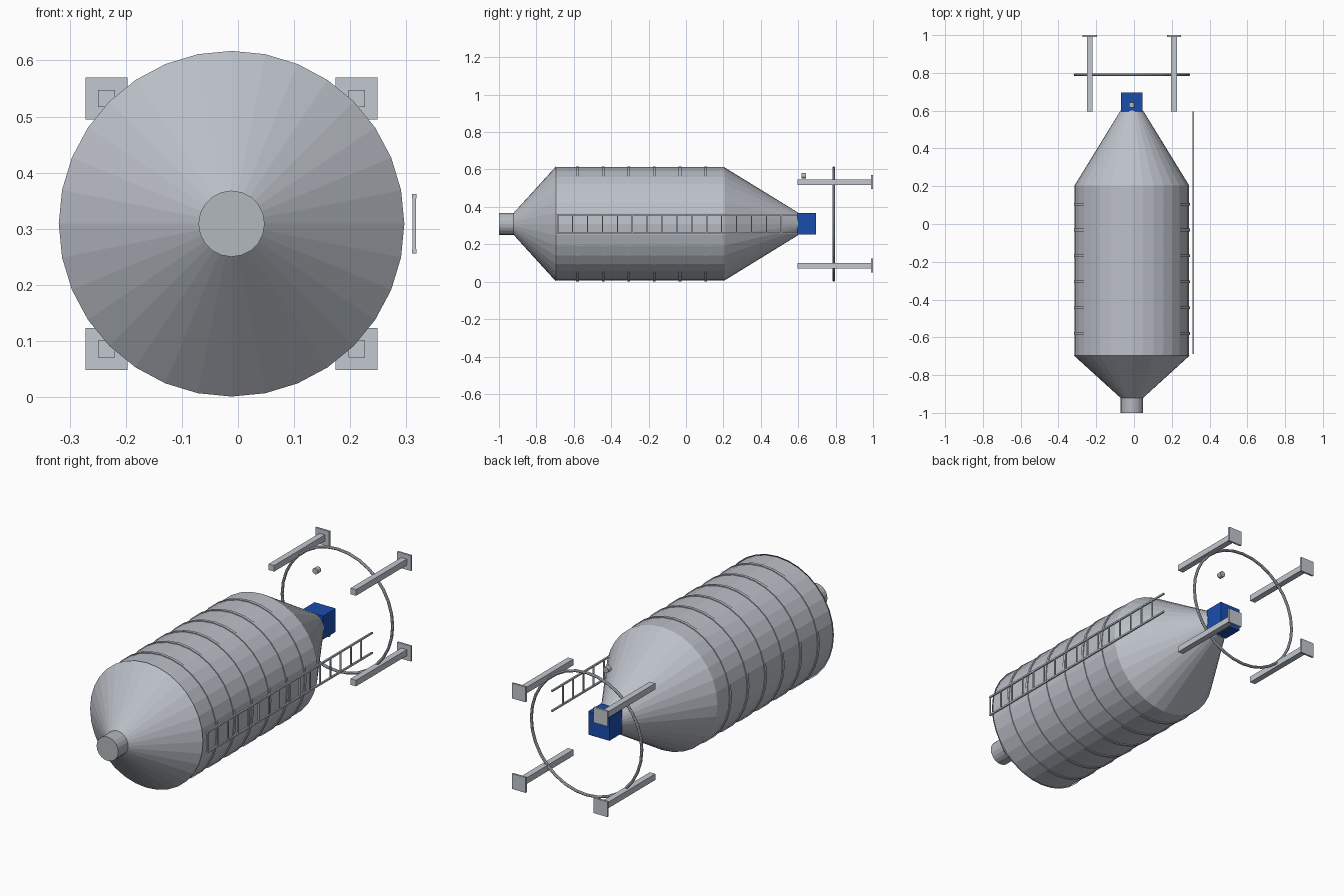
import bpy
from math import pi

if "Cube" in bpy.data.objects:
    bpy.data.objects.remove(bpy.data.objects["Cube"])

CX, CZ = -0.0115, 0.309   # long axis of the silo (runs along y)


def material(name, rgb):
    m = bpy.data.materials.new(name)
    m.diffuse_color = (*rgb, 1)
    m.use_nodes = True
    m.node_tree.nodes["Principled BSDF"].inputs["Base Color"].default_value = m.diffuse_color
    return m


STEEL = material("galvanised_steel", (0.50, 0.53, 0.58))
FRAME = material("frame_steel", (0.54, 0.58, 0.63))
DULL = material("dull_steel", (0.45, 0.48, 0.51))
BLUE = material("blue_paint", (0.01, 0.075, 0.42))


def finish(name, mat):
    o = bpy.context.object
    o.name = name
    o.data.materials.append(mat)
    return o


def cone(name, y0, y1, r0, r1, mat, sides=32, x=CX, z=CZ, fill='NGON'):
    """Tapered or straight tube along y, radius r0 at y0 and r1 at y1."""
    bpy.ops.mesh.primitive_cone_add(vertices=sides, radius1=r0, radius2=r1,
                                    depth=y1 - y0, end_fill_type=fill,
                                    location=(x, (y0 + y1) / 2, z),
                                    rotation=(-pi / 2, 0, 0))
    return finish(name, mat)


def box(name, x, y, z, sx, sy, sz, mat):
    bpy.ops.mesh.primitive_cube_add(size=1, location=(x, y, z))
    bpy.context.object.scale = (sx, sy, sz)
    return finish(name, mat)


def ring(name, y, r, minor, mat):
    bpy.ops.mesh.primitive_torus_add(major_segments=32, minor_segments=8,
                                     major_radius=r, minor_radius=minor,
                                     location=(CX, y, CZ),
                                     rotation=(-pi / 2, 0, 0))
    return finish(name, mat)


# silo shell: front cone, barrel, hopper cone
cone("roof_cone", -0.925, -0.695, 0.055, 0.308, STEEL, fill='NOTHING')
cone("barrel", -0.695, 0.205, 0.303, 0.303, STEEL)
cone("hopper_cone", 0.205, 0.6, 0.303, 0.06, STEEL)
cone("filler_neck", -1.0, -0.922, 0.059, 0.059, DULL, sides=20)

# flat hoops around the barrel
for i in range(6):
    y = -0.58 + 0.137 * i
    cone("barrel_hoop", y - 0.007, y + 0.007, 0.307, 0.307, STEEL)

# discharge box and small sensor
box("discharge_box", CX, 0.645, CZ + 0.002, 0.115, 0.1, 0.115, BLUE)
cone("sensor", 0.617, 0.642, 0.015, 0.015, DULL, sides=12, z=0.566)

# legs with foot pads, tied by a brace ring
for sx in (-1, 1):
    for sz in (-1, 1):
        x, z = CX + sx * 0.223, CZ + sz * 0.223
        box("leg", x, 0.795, z, 0.03, 0.4, 0.03, FRAME)
        box("foot_pad", x, 0.995, z, 0.075, 0.01, 0.075, FRAME)
ring("brace_ring", 0.79, 0.301, 0.007, FRAME)

# side ladder
for z in (CZ - 0.049, CZ + 0.049):
    box("ladder_rail", 0.314, -0.047, z, 0.008, 1.285, 0.008, FRAME)
for i in range(16):
    box("ladder_rung", 0.314, -0.686 + 0.0797 * i, CZ, 0.006, 0.006, 0.098, FRAME)
